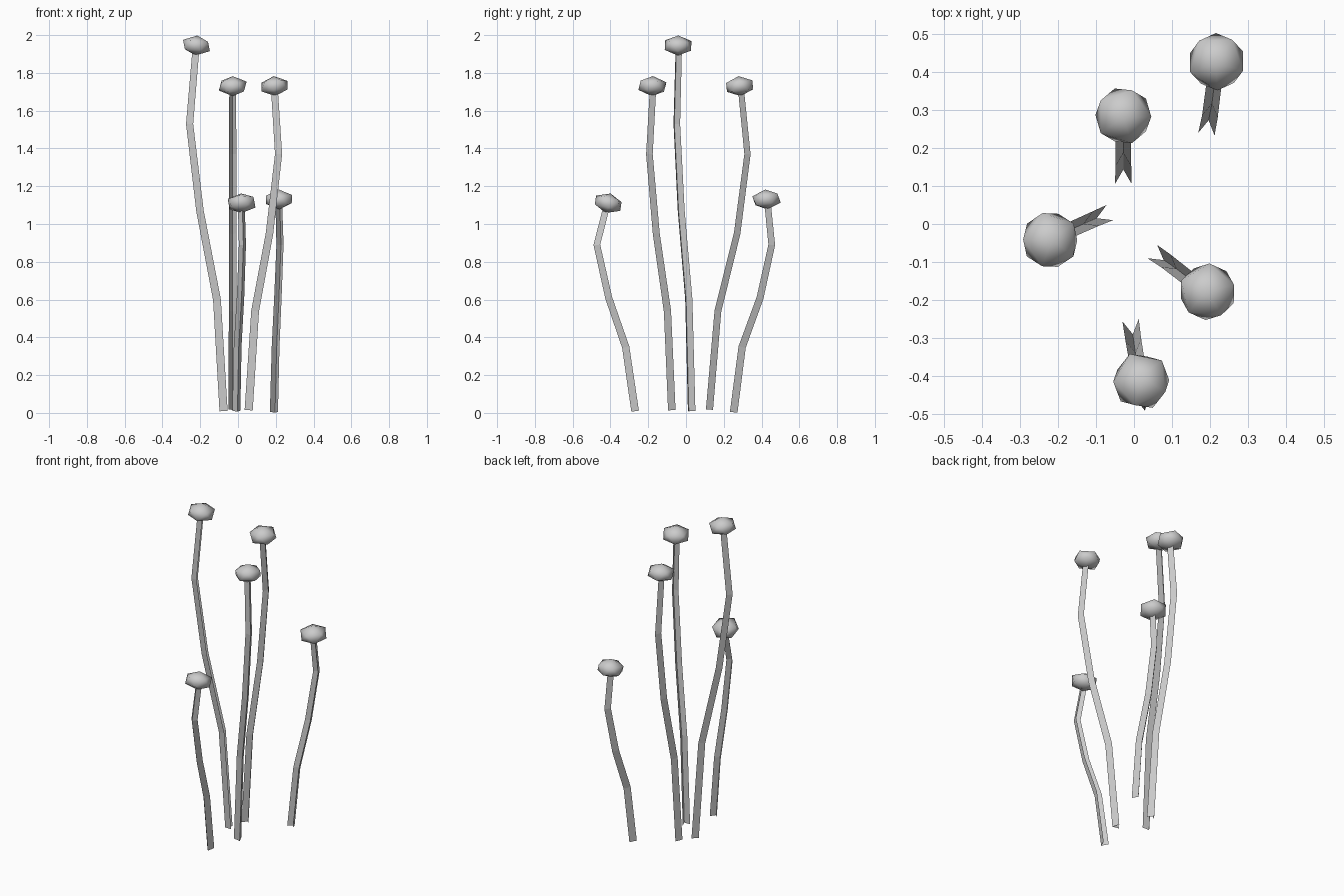
import bpy, bmesh, math
from mathutils import Vector, Matrix

if "Cube" in bpy.data.objects:
    bpy.data.objects.remove(bpy.data.objects["Cube"])

# Stalk centre lines, base to tip
STALKS = {
    "left": [(-0.075, 0.025, 0.01), (-0.11, 0.01, 0.6), (-0.20, -0.03, 1.07),
             (-0.255, -0.053, 1.53), (-0.22, -0.042, 1.945)],
    "back": [(-0.028, 0.118, 0.018), (-0.028, 0.163, 0.54), (-0.028, 0.265, 0.95),
             (-0.028, 0.32, 1.37), (-0.028, 0.284, 1.73)],
    "right": [(0.058, -0.08, 0.015), (0.092, -0.103, 0.54), (0.168, -0.162, 0.95),
              (0.216, -0.198, 1.37), (0.193, -0.178, 1.73)],
    "front": [(-0.007, -0.265, 0.01), (0.0, -0.315, 0.35), (0.015, -0.405, 0.61),
              (0.025, -0.468, 0.89), (0.019, -0.412, 1.11)],
    "back_right": [(0.192, 0.248, 0.004), (0.201, 0.293, 0.35), (0.213, 0.388, 0.61),
                   (0.224, 0.45, 0.89), (0.217, 0.426, 1.13)],
}


def finish(name, bm, smooth):
    mesh = bpy.data.meshes.new(name)
    bm.to_mesh(mesh)
    bm.free()
    for p in mesh.polygons:
        p.use_smooth = smooth
    ob = bpy.data.objects.new(name, mesh)
    bpy.context.collection.objects.link(ob)
    return ob


def stem(name, pts):
    """Open V-shaped trough with its spine facing outwards."""
    bm = bmesh.new()
    lean = pts[3] - pts[0]
    lean.z = 0
    lean.normalize()
    rings = []
    for i, p in enumerate(pts):
        t = (pts[min(i + 1, len(pts) - 1)] - pts[max(i - 1, 0)]).normalized()
        out = (lean - t * lean.dot(t)).normalized()
        side = t.cross(out)
        r = 0.025 - 0.001 * i
        rings.append([bm.verts.new(p + r * (math.cos(a) * out + math.sin(a) * side))
                      for a in (-2 * math.pi / 3, 0, 2 * math.pi / 3)])
    for lo, hi in zip(rings, rings[1:]):
        for k in range(2):
            bm.faces.new((lo[k], lo[k + 1], hi[k + 1], hi[k]))
    finish(name, bm, False)


def cap(name, pts):
    """Flattened low-poly ball, tilted along the tip of the stem."""
    bm = bmesh.new()
    bmesh.ops.create_icosphere(bm, subdivisions=1, radius=1)
    tilt = (pts[-1] - pts[-2]).to_track_quat('Z', 'Y').to_matrix().to_4x4()
    bm.transform(Matrix.Translation(pts[-1]) @ tilt
                 @ Matrix.Diagonal((0.082, 0.082, 0.053, 1)))
    finish(name, bm, True)


for key, raw in STALKS.items():
    pts = [Vector(p) for p in raw]
    stem(key + "_stem", pts)
    cap(key + "_cap", pts)
